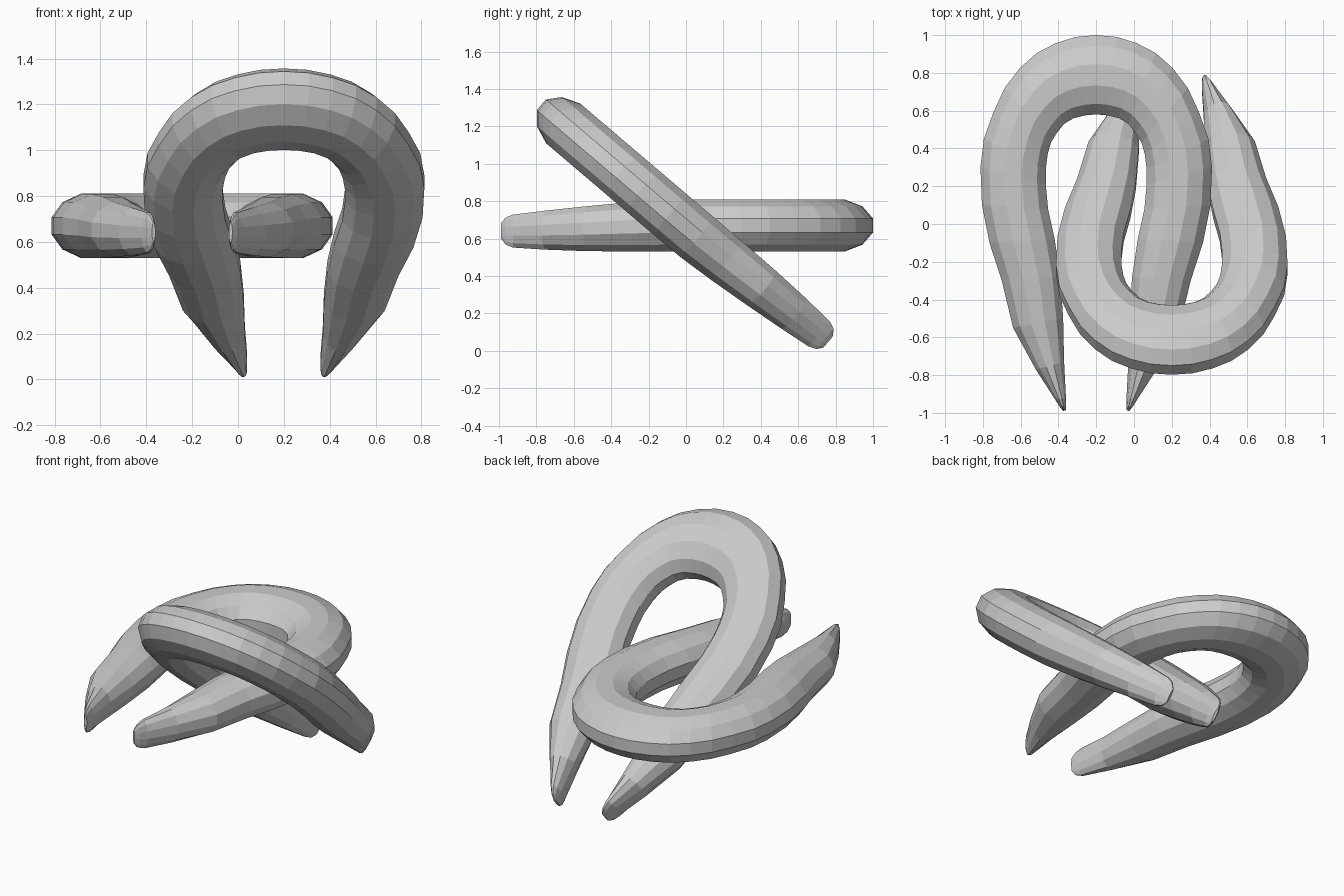
import bpy, bmesh
from math import cos, sin, pi, radians
from mathutils import Vector, Matrix

if "Cube" in bpy.data.objects:
    bpy.data.objects.remove(bpy.data.objects["Cube"])

# Half of the horseshoe, apex to tip:
# outer x, outer y, inner x, inner y, half thickness, height offset
STATIONS = [
    (0, 1, 0, .58, .14, 0),
    (.11, .99, .06, .575, .14, 0),
    (.215, .957, .12, .56, .14, 0),
    (.315, .905, .17, .53, .14, 0),
    (.405, .825, .21, .48, .14, 0),
    (.485, .72, .24, .43, .14, 0),
    (.545, .59, .257, .37, .14, 0),
    (.595, .45, .267, .29, .14, 0),
    (.613, .30, .267, .21, .14, 0),
    (.605, .10, .255, .08, .14, 0),
    (.565, -.10, .22, -.08, .139, -.001),
    (.50, -.30, .19, -.28, .132, -.007),
    (.44, -.55, .175, -.50, .12, -.017),
    (.32, -.77, .17, -.73, .104, -.025),
    (.22, -.925, .16, -.925, .088, -.03),
    (.195, -.965, .16, -.965, .072, -.03),
    (.175, -.99, .16, -.985, .042, -.028),
]
SIDES = 12


def horseshoe(name, matrix):
    """Loft twelve-sided rings round the arch and down both tapering legs."""
    bm = bmesh.new()
    left = [(-a, b, -c, d, h, n) for a, b, c, d, h, n in STATIONS[:0:-1]]
    rings = []
    k = 1 / cos(pi / SIDES)
    for a, b, c, d, h, n in left + STATIONS:
        outer, inner = Vector((a, b, 0)), Vector((c, d, 0))
        mid, half = (outer + inner) / 2, (outer - inner) / 2
        ring = []
        for i in range(SIDES):
            t = 2 * pi * (i + .5) / SIDES
            p = mid + half * cos(t) * k + Vector((0, 0, n + h * k * sin(t)))
            ring.append(bm.verts.new(p))
        rings.append(ring)
    for r, s in zip(rings, rings[1:]):
        for i in range(SIDES):
            j = (i + 1) % SIDES
            bm.faces.new((r[i], r[j], s[j], s[i]))
    bm.faces.new(rings[0])
    bm.faces.new(rings[-1])
    bmesh.ops.recalc_face_normals(bm, faces=bm.faces)
    mesh = bpy.data.meshes.new(name)
    bm.to_mesh(mesh)
    bm.free()
    obj = bpy.data.objects.new(name, mesh)
    bpy.context.collection.objects.link(obj)
    obj.matrix_world = matrix
    return obj


# Level loop and the tilted loop threaded through it
horseshoe("level_loop", Matrix.Translation((-.2, 0, .67)))
horseshoe("tilted_loop",
          Matrix.Translation((.2, -.012, .667)) @ Matrix.Rotation(radians(139.6), 4, 'X'))
